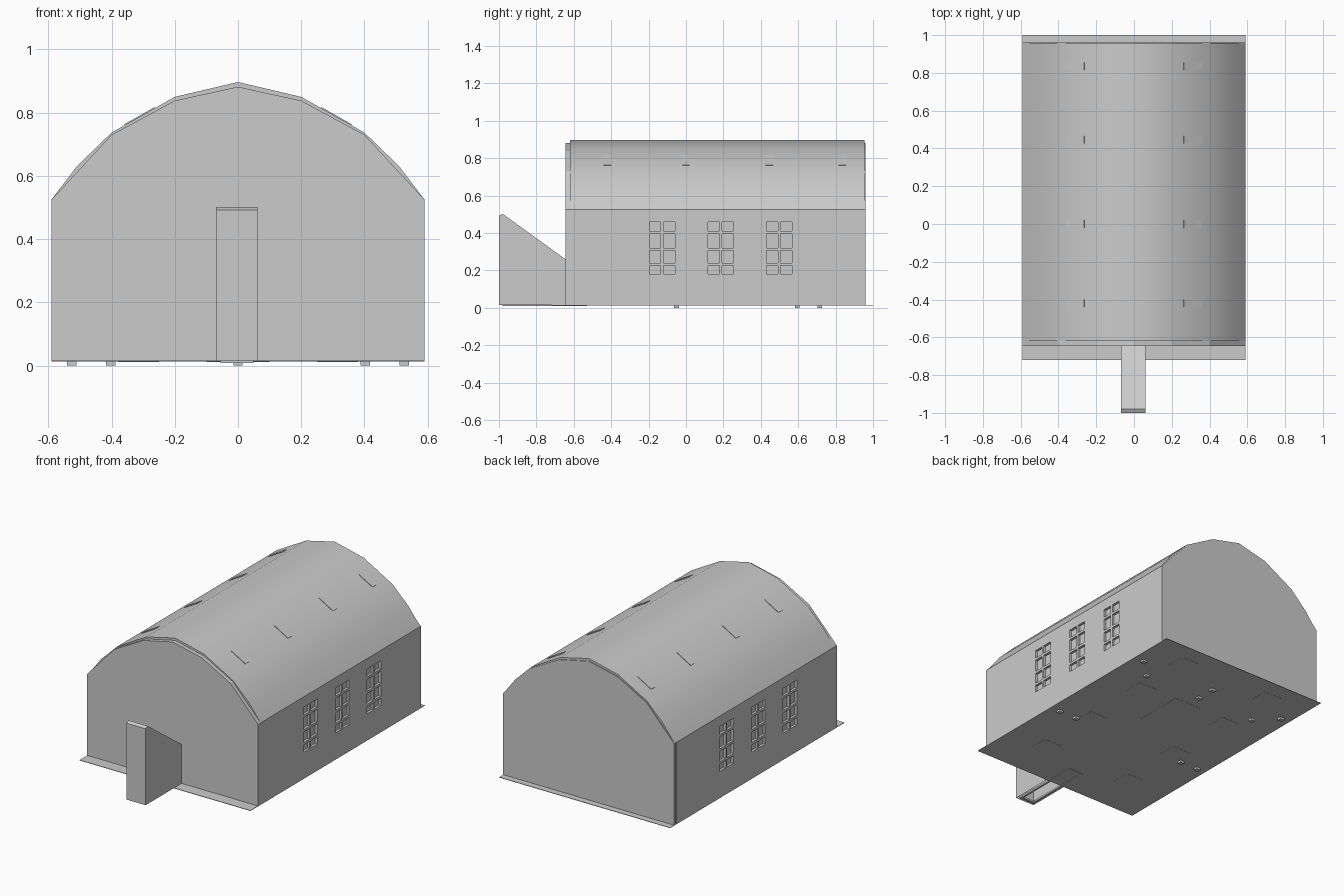
import bpy, bmesh, math
from mathutils import Matrix, Vector

if "Cube" in bpy.data.objects:
    bpy.data.objects.remove(bpy.data.objects["Cube"])


def finish(name, bm):
    bmesh.ops.recalc_face_normals(bm, faces=bm.faces)
    me = bpy.data.meshes.new(name)
    bm.to_mesh(me)
    bm.free()
    ob = bpy.data.objects.new(name, me)
    bpy.context.collection.objects.link(ob)
    return ob


def add_box(bm, x0, x1, y0, y1, z0, z1):
    m = Matrix.Translation(((x0 + x1) / 2, (y0 + y1) / 2, (z0 + z1) / 2))
    m = m @ Matrix.Diagonal((x1 - x0, y1 - y0, z1 - z0, 1))
    bmesh.ops.create_cube(bm, size=1, matrix=m)


def boxes(name, items):
    bm = bmesh.new()
    for b in items:
        add_box(bm, *b)
    return finish(name, bm)


def prism(name, pts, depth):
    bm = bmesh.new()
    f = bm.faces.new([bm.verts.new(p) for p in pts])
    r = bmesh.ops.extrude_face_region(bm, geom=[f])
    bmesh.ops.translate(bm, verts=[v for v in r['geom'] if isinstance(v, bmesh.types.BMVert)], vec=depth)
    return finish(name, bm)


HALF, FLOOR, EAVE = 0.59, 0.015, 0.525
FRONT, BACK = -0.645, 0.96

# ground plate
boxes("base_plate", [(-HALF, HALF, -0.72, 1.0, 0.013, 0.016)])

# gable end walls
half = [(HALF, FLOOR), (HALF, EAVE), (0.40, 0.73), (0.20, 0.838)]
gable = half + [(0, 0.882)] + [(-x, z) for x, z in reversed(half)]
for name, y, d in (("front_gable", FRONT, 0.025), ("back_gable", BACK, -0.015)):
    prism(name, [(x, y, z) for x, z in gable], (0, d, 0))

# side walls with recessed window panes; the left wall is the right one turned round
rows = [(0.18, 0.225), (0.24, 0.305), (0.32, 0.395), (0.41, 0.46)]
mid_y = (FRONT + BACK) / 2
for name, side in (("right_wall", 1), ("left_wall", -1)):
    wall = boxes(name, [(HALF - 0.03, HALF, FRONT + 0.025, BACK - 0.015, FLOOR, EAVE)])
    panes = []
    for c in (-0.128, 0.185, 0.498):
        for y0, y1 in ((c - 0.068, c - 0.007), (c + 0.007, c + 0.068)):
            panes += [(HALF - 0.015, HALF + 0.05, y0, y1, z0, z1) for z0, z1 in rows]
    cutter = boxes(name + "_pane_cutter", panes)
    cutter.hide_render = True
    mod = wall.modifiers.new("panes", 'BOOLEAN')
    mod.object = cutter
    mod.operation = 'DIFFERENCE'
    mod.solver = 'EXACT'
    bpy.context.view_layer.objects.active = wall
    bpy.ops.object.modifier_apply(modifier=mod.name)
    bpy.data.objects.remove(cutter)
    if side < 0:
        wall.data.transform(Matrix.Translation((0, 2 * mid_y, 0)) @ Matrix.Rotation(math.pi, 4, 'Z'))

# curved roof shell
rp = [(HALF, EAVE), (0.51, 0.63), (0.40, 0.737), (0.20, 0.85)]
outer = rp + [(0, 0.897)] + [(-x, z) for x, z in reversed(rp)]
inner = [(x * 0.98, z - 0.015) for x, z in reversed(outer)]
bm = bmesh.new()
loops = [[bm.verts.new((x, y, z)) for x, z in outer + inner] for y in (-0.62, 0.955)]
n, k = len(loops[0]), len(outer)
for i in range(n):
    j = (i + 1) % n
    bm.faces.new((loops[0][i], loops[0][j], loops[1][j], loops[1][i]))
for l in loops:
    for i in range(k - 1):
        bm.faces.new((l[i], l[i + 1], l[n - 2 - i], l[n - 1 - i]))
roof = finish("roof", bm)
bpy.ops.object.select_all(action='DESELECT')
roof.select_set(True)
bpy.context.view_layer.objects.active = roof
bpy.ops.object.shade_smooth_by_angle(angle=math.radians(35))

# thin plates just breaking the roof surface, and matching pads under the floor
bays = (-0.42, 0.0, 0.445, 0.835)
bm = bmesh.new()
slope = math.atan2(0.113, 0.2)
for y in bays:
    for s in (1, -1):
        m = Matrix.Translation((s * 0.31, y, 0.788)) @ Matrix.Rotation(s * slope, 4, 'Y')
        bmesh.ops.create_cube(bm, size=1, matrix=m @ Matrix.Diagonal((0.11, 0.04, 0.006, 1)))
finish("roof_plates", bm)
pads = [(s * 0.315 - 0.065, s * 0.315 + 0.065, y - 0.06, y + 0.06, 0.012, 0.014)
        for y in bays for s in (1, -1)]
pads.append((-0.1, 0.1, 0.17, 0.5, 0.012, 0.014))
boxes("floor_pads", pads)

# small feet under the floor
spots = [(s * x, y) for s in (1, -1) for x, y in ((0.525, 0.715), (0.402, 0.595), (0.525, -0.05), (0.402, -0.05))]
spots += [(0, 0.595), (0, 0.715)]
boxes("feet", [(x - 0.015, x + 0.015, y - 0.013, y + 0.013, 0.0, FLOOR) for x, y in spots])

# sloped entrance shell, open underneath and towards the building
prof = [(-1.0, FLOOR), (-1.0, 0.492), (-0.98, 0.502), (FRONT, 0.26), (FRONT, FLOOR)]
entrance = prism("entrance", [(-0.07, y, z) for y, z in prof], (0.132, 0, 0))
bm = bmesh.new()
bm.from_mesh(entrance.data)
bm.normal_update()
gone = [f for f in bm.faces if f.normal.z < -0.9 or f.normal.y > 0.9]
bmesh.ops.delete(bm, geom=gone, context='FACES')
bm.to_mesh(entrance.data)
bm.free()

# entrance floor frame
boxes("entrance_frame", [
    (-0.055, -0.043, -0.98, -0.53, 0.009, 0.02),
    (0.037, 0.049, -0.98, -0.53, 0.009, 0.02),
    (-0.043, 0.037, -0.545, -0.53, 0.009, 0.02),
    (-0.043, 0.037, -0.98, -0.965, 0.009, 0.02)])
